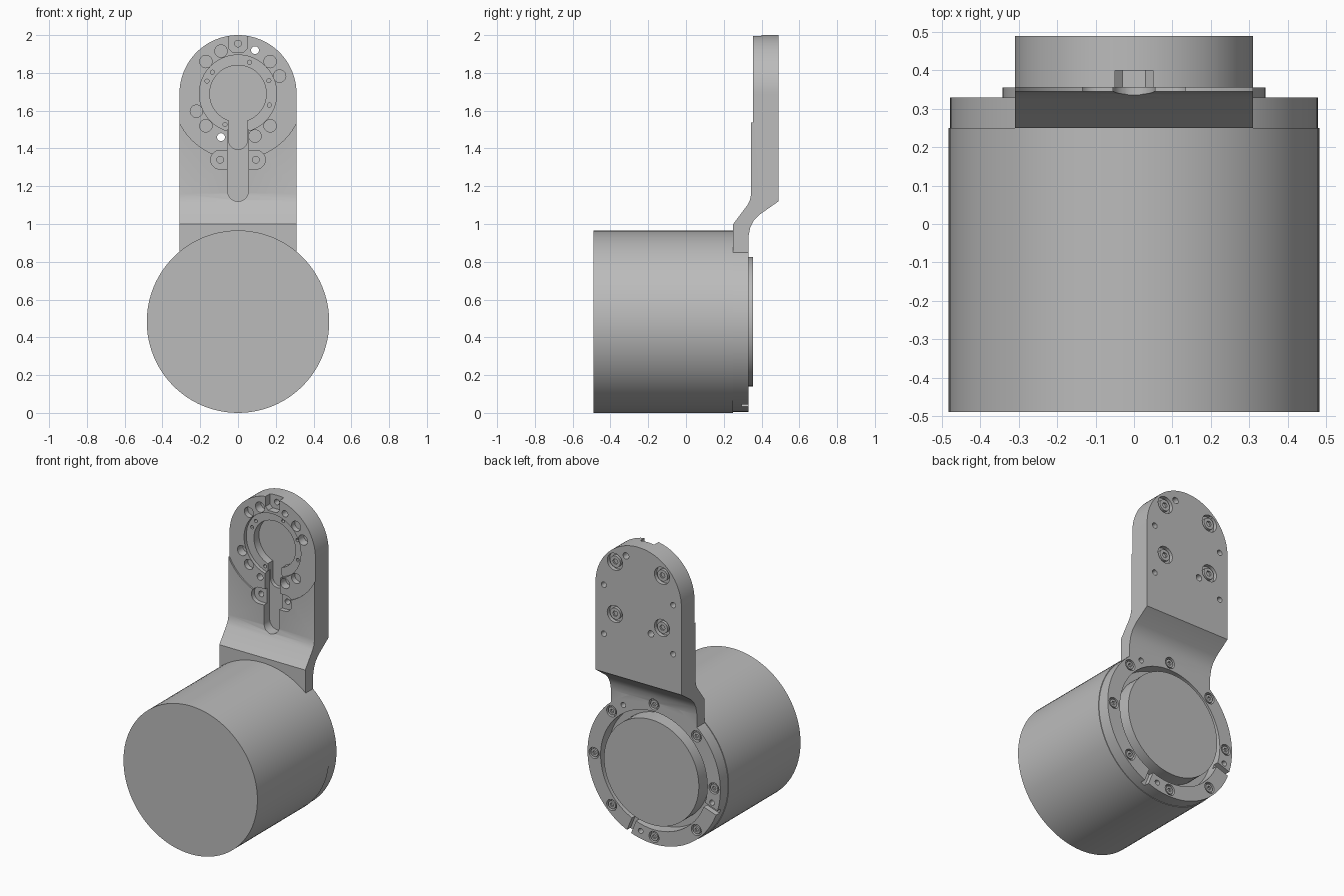
import bpy, bmesh, math
from math import cos, sin, pi, radians

if "Cube" in bpy.data.objects:
    bpy.data.objects.remove(bpy.data.objects["Cube"], do_unlink=True)

grey = bpy.data.materials.new("plain grey")
grey.use_nodes = True
grey.diffuse_color = (0.5, 0.5, 0.5, 1)
grey.node_tree.nodes["Principled BSDF"].inputs["Base Color"].default_value = (0.5, 0.5, 0.5, 1)

HUB = 0.483     # height of the motor axis
HEAD = 1.69     # height of the centre of the arm's round head


def prism(name, pts, a, b, along="y"):
    """Extrude a polygon: (x, z) points along y, or (y, z) points along x."""
    bm = bmesh.new()
    place = (lambda p, t: (p[0], t, p[1])) if along == "y" else (lambda p, t: (t, p[0], p[1]))
    lo = [bm.verts.new(place(p, a)) for p in pts]
    hi = [bm.verts.new(place(p, b)) for p in pts]
    bm.faces.new(lo)
    bm.faces.new(hi[::-1])
    for i in range(len(pts)):
        j = (i + 1) % len(pts)
        bm.faces.new((lo[i], hi[i], hi[j], lo[j]))
    bmesh.ops.recalc_face_normals(bm, faces=bm.faces)
    me = bpy.data.meshes.new(name)
    bm.to_mesh(me)
    bm.free()
    me.materials.append(grey)
    ob = bpy.data.objects.new(name, me)
    bpy.context.collection.objects.link(ob)
    return ob


def arc(x, z, r, start=0, end=360, n=32):
    closed = end - start == 360
    steps = n if closed else n + 1
    angles = [radians(start + (end - start) * i / n) for i in range(steps)]
    return [(x + r * cos(t), z + r * sin(t)) for t in angles]


def disc(name, x, z, r, a, b, n=32):
    return prism(name, arc(x, z, r, n=n), a, b)


def combine(ob, other, mode="DIFFERENCE"):
    """Apply a boolean and throw the helper away."""
    other.hide_render = True
    mod = ob.modifiers.new("boolean", "BOOLEAN")
    mod.object, mod.operation, mod.solver = other, mode, "EXACT"
    bpy.context.view_layer.objects.active = ob
    bpy.ops.object.modifier_apply(modifier=mod.name)
    bpy.data.objects.remove(other, do_unlink=True)


def bore(ob, x, z, r, a, b, n=20):
    combine(ob, disc("cutter", x, z, r, a, b, n))


def slot(ob, pts, depth):
    combine(ob, prism("cutter", pts, 0.1, depth))


def socket_screw(name, x, z, r, a, b):
    screw = disc(name, x, z, r, a, b, 24)
    bore(screw, x, z, r * 0.5, b - 0.012, b + 0.05, 6)
    return screw


# Motor can and its raised end disc
parts = [disc("motor_body", 0, HUB, 0.483, -0.49, 0.25, 96),
         disc("motor_end_disc", 0, HUB, 0.342, 0.24, 0.356, 72)]

# Cranked arm, rounded at the top
profile = [(0.25, 0.7), (0.25, 1.0), (0.325, 1.1), (0.338, 1.125), (0.345, 1.16),
           (0.345, 2.05), (0.49, 2.05), (0.49, 1.12), (0.39, 1.05), (0.36, 1.02),
           (0.34, 0.98), (0.33, 0.93), (0.33, 0.7)]
bracket = prism("arm_and_flange", profile, -0.4, 0.4, "x")
outline = [(-0.31, 0.6), (0.31, 0.6)] + arc(0, HEAD, 0.31, 0, 180, 48)
combine(bracket, prism("outline", outline, 0, 1), "INTERSECT")

# Flange ring around the end disc
combine(bracket, disc("flange", 0, HUB, 0.479, 0.25, 0.33, 96), "UNION")
bore(bracket, 0, HUB, 0.385, 0.1, 0.6, 72)

# Stepped round seat in the head
bore(bracket, 0, HEAD, 0.346, 0.1, 0.355, 72)
bore(bracket, 0, HEAD, 0.205, 0.1, 0.378, 48)
bore(bracket, 0, HEAD, 0.15, 0.1, 0.43, 48)

# Keyhole channel, cable slot and the top notch
slot(bracket, arc(0, 1.445, 0.05, 180, 360, 16) + [(0.05, HEAD), (-0.05, HEAD)], 0.43)
slot(bracket, arc(0, 1.175, 0.055, 180, 360, 16) + [(0.055, 1.5), (-0.055, 1.5)], 0.405)
slot(bracket, [(-0.05, 2.1), (-0.05, 1.93), (-0.03, 1.91),
               (0.03, 1.91), (0.05, 1.93), (0.05, 2.1)], 0.4)
bore(bracket, 0, 1.955, 0.018, 0.3, 0.44)

# Side ears of the slot
for s in (-1, 1):
    bore(bracket, s * 0.095, 1.34, 0.05, 0.1, 0.375, 28)
    slot(bracket, [(0, 1.29), (s * 0.095, 1.29), (s * 0.095, 1.39), (0, 1.39)], 0.375)
    bore(bracket, s * 0.095, 1.34, 0.018, 0.3, 0.44)

# Blind and through holes around the head
for s in (-1, 1):
    bore(bracket, s * 0.09, HEAD + s * 0.23, 0.021, 0.1, 0.6)
    bore(bracket, -s * 0.09, HEAD + s * 0.225, 0.033, 0.1, 0.41)
    bore(bracket, s * 0.22, HEAD + s * 0.093, 0.033, 0.1, 0.41)
    for z in (1.37, HEAD):
        bore(bracket, s * 0.25, z, 0.018, 0.44, 0.6)
for a in (23, 70, 140, 158, 247, 340):
    t = radians(a)
    bore(bracket, 0.177 * cos(t), HEAD + 0.177 * sin(t), 0.011, 0.3, 0.42, 12)

# Four head screws: counterbored behind, recessed in front
for sx in (-1, 1):
    for sz in (-1, 1):
        x, z = sx * 0.17, HEAD + sz * 0.17
        bore(bracket, x, z, 0.033, 0.1, 0.39)
        bore(bracket, x, z, 0.055, 0.465, 0.6, 28)
        parts.append(socket_screw("head_screw", x, z, 0.037, 0.46, 0.486))

# Eight flange screws
for i in range(8):
    x, z = 0.432 * cos(i * pi / 4), HUB + 0.432 * sin(i * pi / 4)
    bore(bracket, x, z, 0.036, 0.305, 0.345, 24)
    parts.append(socket_screw("flange_screw", x, z, 0.026, 0.3, 0.327))

# Small flange holes and the two rim notches
for a in (59, -77, 193):
    t = radians(a)
    bore(bracket, 0.43 * cos(t), HUB + 0.43 * sin(t), 0.017, 0.29, 0.345, 16)
for a in (-68, 199):
    t = radians(a)
    corners = [(0.37, -0.016), (0.52, -0.016), (0.52, 0.016), (0.37, 0.016)]
    pts = [(u * cos(t) - v * sin(t), HUB + u * sin(t) + v * cos(t)) for u, v in corners]
    combine(bracket, prism("cutter", pts, 0.295, 0.4))

# Smooth curved walls, keep hard edges
bpy.ops.object.select_all(action="DESELECT")
for ob in parts + [bracket]:
    ob.select_set(True)
bpy.context.view_layer.objects.active = bracket
bpy.ops.object.shade_smooth_by_angle(angle=radians(30))
